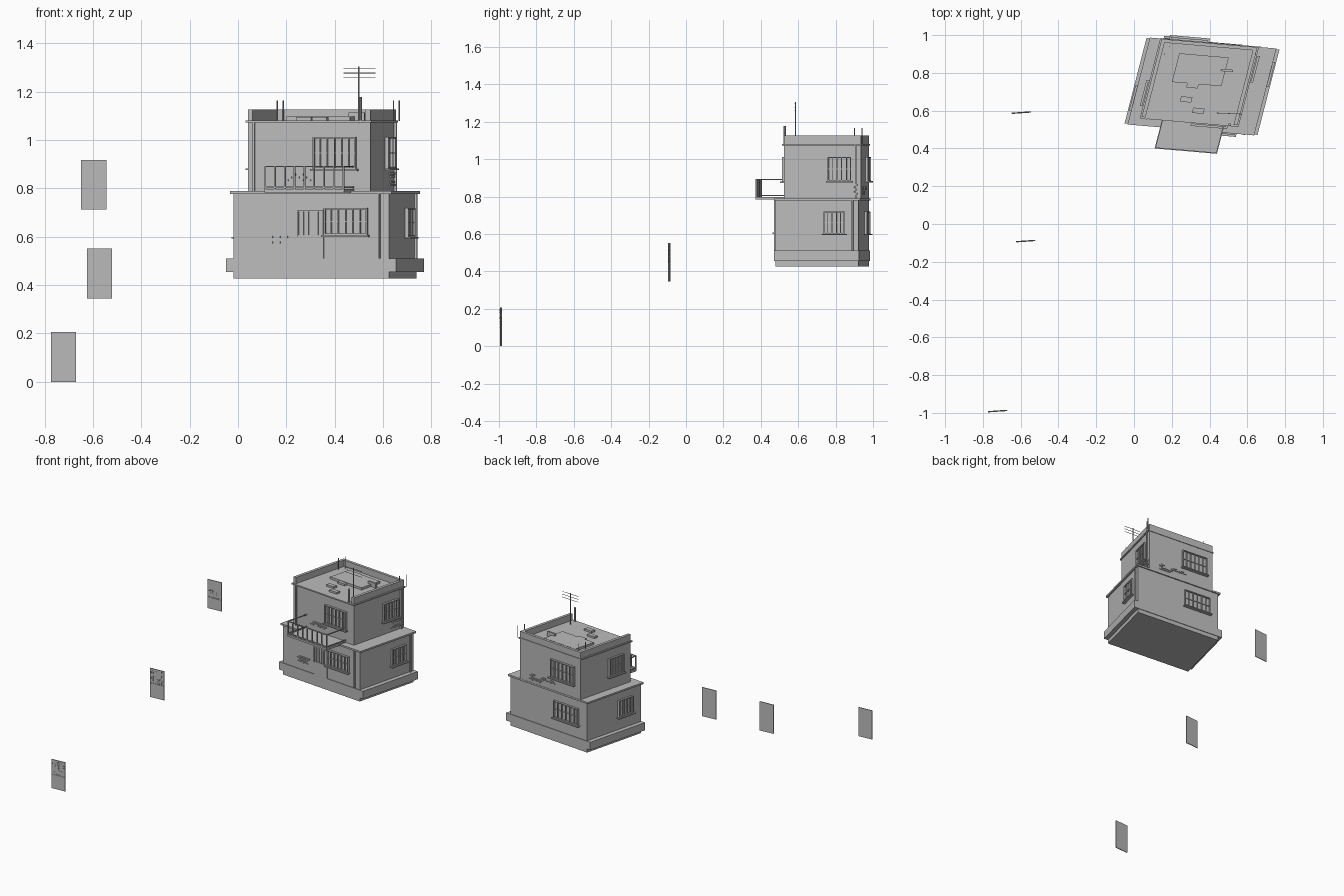
import bpy, bmesh, math, random
from mathutils import Vector

cube = bpy.data.objects.get("Cube")
if cube:
    bpy.data.objects.remove(cube)
random.seed(4)

mat = bpy.data.materials.new("plain grey")
mat.use_nodes = True
GREY = (0.5, 0.5, 0.5, 1)
mat.diffuse_color = GREY
mat.node_tree.nodes["Principled BSDF"].inputs["Base Color"].default_value = GREY


def house(a, b, z):
    """Slanted plan of the house: a runs along the front, b towards the back."""
    return Vector((0.36 + a + 0.257 * b, 0.728 - 0.086 * a + b, z))


def build(name, boxes, place=house):
    """One object from boxes given as (a0, a1, b0, b1, z0, z1)."""
    bm = bmesh.new()
    for a0, a1, b0, b1, z0, z1 in boxes:
        made = bmesh.ops.create_cube(bm, size=1)["verts"]
        for v in made:
            x, y, z = v.co + Vector((0.5, 0.5, 0.5))
            v.co = place(a0 + (a1 - a0) * x, b0 + (b1 - b0) * y, z0 + (z1 - z0) * z)
    bmesh.ops.recalc_face_normals(bm, faces=bm.faces)
    mesh = bpy.data.meshes.new(name)
    bm.to_mesh(mesh)
    bm.free()
    mesh.materials.append(mat)
    obj = bpy.data.objects.new(name, mesh)
    bpy.context.collection.objects.link(obj)
    return obj


def rod(name, start, end, r=0.003):
    """Thin round bar between two points."""
    start, end = Vector(start), Vector(end)
    bpy.ops.mesh.primitive_cylinder_add(vertices=8, radius=r, depth=(end - start).length,
                                        location=(start + end) / 2)
    obj = bpy.context.object
    obj.name = name
    obj.rotation_mode = 'QUATERNION'
    obj.rotation_quaternion = (end - start).to_track_quat('Z', 'Y')
    obj.data.materials.append(mat)


def on_wall(side, level):
    """Box maker for a wall: t along it, d outwards from it."""
    def make(t0, t1, d0, d1, z0, z1):
        w = WALLS[level][side]
        if side in ("front", "left"):
            lo, hi = w - d1, w - d0
        else:
            lo, hi = w + d0, w + d1
        if side in ("front", "back"):
            return (t0, t1, lo, hi, z0, z1)
        return (lo, hi, t0, t1, z0, z1)
    return make


WALLS = {
    "lower": dict(left=-0.322, right=0.322, front=-0.222, back=0.222),
    "upper": dict(left=-0.272, right=0.235, front=-0.185, back=0.228),
}


def window(side, level, t0, t1, z0, z1, bars):
    box = on_wall(side, level)
    e = 0.006
    parts = [box(t0, t1, -0.002, 0.003, z0, z1),
             box(t0, t0 + e, 0, 0.014, z0, z1), box(t1 - e, t1, 0, 0.014, z0, z1),
             box(t0, t1, 0, 0.014, z1 - e, z1), box(t0, t1, 0, 0.014, z0, z0 + e),
             box(t0, t1, 0, 0.009, (z0 + z1) / 2 - 0.002, (z0 + z1) / 2 + 0.002),
             box(t0 - 0.008, t1 + 0.008, 0, 0.024, z0 - 0.007, z0)]
    for i in range(1, bars):
        t = t0 + (t1 - t0) * i / bars
        parts.append(box(t - 0.002, t + 0.002, 0, 0.012, z0, z1))
    build(f"{level}_{side}_window", parts)


# Ground floor, plinth and first roof slab
L, U = WALLS["lower"], WALLS["upper"]
build("ground_floor", [(L["left"], L["right"], L["front"], L["back"], 0.427, 0.78)])
build("plinth", [(-0.352, 0.352, -0.226, 0.226, 0.455, 0.51)])
build("lower_roof_slab", [(-0.335, 0.335, -0.23, 0.23, 0.778, 0.79)])

# Upper floor, roof and parapet, open at the front
build("upper_floor", [(U["left"], U["right"], U["front"], U["back"], 0.785, 1.075)])
build("upper_roof_slab", [(-0.28, 0.243, -0.193, 0.232, 1.073, 1.082)])
build("parapet", [(-0.272, -0.252, -0.185, 0.228, 1.08, 1.127),
                  (0.215, 0.235, -0.185, 0.228, 1.08, 1.127),
                  (-0.252, 0.215, 0.21, 0.228, 1.08, 1.127)])

# Windows
window("front", "upper", 0.0, 0.178, 0.88, 1.012, 6)
window("front", "lower", 0.055, 0.234, 0.607, 0.72, 6)
window("right", "upper", 0.05, 0.175, 0.883, 1.012, 5)
window("right", "lower", 0.035, 0.15, 0.6, 0.72, 5)
window("back", "upper", -0.225, -0.03, 0.883, 1.012, 6)
window("back", "lower", -0.255, -0.05, 0.6, 0.72, 6)
window("left", "upper", -0.12, 0.0, 0.883, 1.012, 5)
window("left", "lower", -0.15, -0.03, 0.6, 0.72, 5)

# Front door with a barred upper half
wall = on_wall("front", "lower")
door = [wall(-0.053, 0.052, 0, 0.006, 0.505, 0.71)]
for i in range(6):
    t = -0.053 + 0.0202 * i
    door.append(wall(t, t + 0.004, 0, 0.012, 0.607, 0.71))
door.append(wall(-0.053, 0.052, 0, 0.012, 0.6, 0.607))
door.append(wall(-0.053, 0.052, 0, 0.012, 0.704, 0.71))
build("front_door", door)

# Balcony floor and railing
A0, A1, B0, B1 = -0.163, 0.167, -0.342, -0.185
build("balcony_floor", [(A0, A1, B0, B1, 0.783, 0.797)])
rail = []
for z in (0.803, 0.888):
    rail.append((A0, A1, B0, B0 + 0.006, z, z + 0.006))
    for a in (A0, A1 - 0.006):
        rail.append((a, a + 0.006, B0, B1, z, z + 0.006))
for i in range(9):
    a = A0 + (A1 - A0 - 0.006) * i / 8
    rail.append((a, a + 0.006, B0, B0 + 0.006, 0.797, 0.89))
build("balcony_railing", rail)

# Drainpipes
for name, side, level, t, z0, z1 in (("upper_front_pipe", "front", "upper", -0.246, 0.79, 1.075),
                                     ("lower_front_pipe", "front", "lower", 0.282, 0.51, 0.78),
                                     ("lower_right_pipe", "right", "lower", 0.19, 0.51, 0.78),
                                     ("upper_right_pipe", "right", "upper", 0.2, 0.79, 1.075)):
    build(name, [on_wall(side, level)(t - 0.004, t + 0.004, 0, 0.01, z0, z1)])


def bricks(name, side, level, t0, t1, z0, rows):
    """Patch of exposed bricks standing slightly off the wall."""
    box, parts = on_wall(side, level), []
    for r in range(rows):
        t = t0 + (r % 2) * 0.015
        while t < t1:
            if random.random() < 0.7:
                z = z0 + r * 0.012
                parts.append(box(t, t + 0.026, 0, 0.006, z, z + 0.008))
            t += 0.031
    build(name, parts)


bricks("right_bricks", "right", "upper", 0.12, 0.2, 0.81, 5)
bricks("back_bricks", "back", "upper", -0.06, 0.14, 0.81, 4)
bricks("front_bricks", "front", "lower", -0.2, -0.11, 0.56, 4)
bricks("balcony_bricks", "front", "upper", -0.13, -0.02, 0.83, 3)

# Things lying on the roof
build("roof_hatch", [(-0.162, 0.1, 0.01, 0.162, 1.08, 1.098)])
build("roof_blocks", [(a - 0.03, a + 0.03, b - 0.014, b + 0.014, 1.08, 1.095)
                      for a, b in ((-0.05, 0.002), (-0.065, -0.074), (0.013, -0.127))])
build("roof_vent", [(0.075, 0.14, 0.088, 0.1, 1.08, 1.115)])

# Aerial, flue and corner rods
rod("aerial_mast", (0.5, 0.585, 1.08), (0.5, 0.585, 1.305))
for z in (1.258, 1.278, 1.298):
    rod("aerial_arm", (0.436, 0.588, z), (0.568, 0.582, z), 0.0015)
rod("flue", (0.507, 0.527, 1.07), (0.507, 0.527, 1.178), 0.007)
for x, y in ((0.162, 0.9), (0.187, 0.94), (0.643, 0.9), (0.667, 0.94)):
    rod("corner_rod", (x, y, 1.08), (x, y, 1.165), 0.0025)


# Three free-standing panels with abstract raised strips on the front
def panel(name, x, y, z, low, high):
    def place(a, b, c):
        return Vector((x + a, y + 0.07 * a + b, z + c))
    build(name, [(-0.052, 0.052, -0.002, 0.003, 0, 0.206)], place)
    strips = [(-0.05, 0.05, -0.004, -0.002, low - 0.002, low)]
    rows = int((high - low) / 0.014)
    for r in range(rows):
        for c in range(6):
            if random.random() < 0.65:
                a, h = -0.047 + c * 0.016, low + 0.004 + r * 0.014
                w, t = random.choice(((0.012, 0.003), (0.003, 0.01)))
                strips.append((a, a + w, -0.004, -0.002, h, h + t))
    build(name + "_relief", strips, place)


panel("top_panel", -0.597, 0.59, 0.712, 0.08, 0.15)
panel("middle_panel", -0.573, -0.09, 0.345, 0.1, 0.2)
panel("bottom_panel", -0.722, -0.99, 0.0, 0.1, 0.2)
